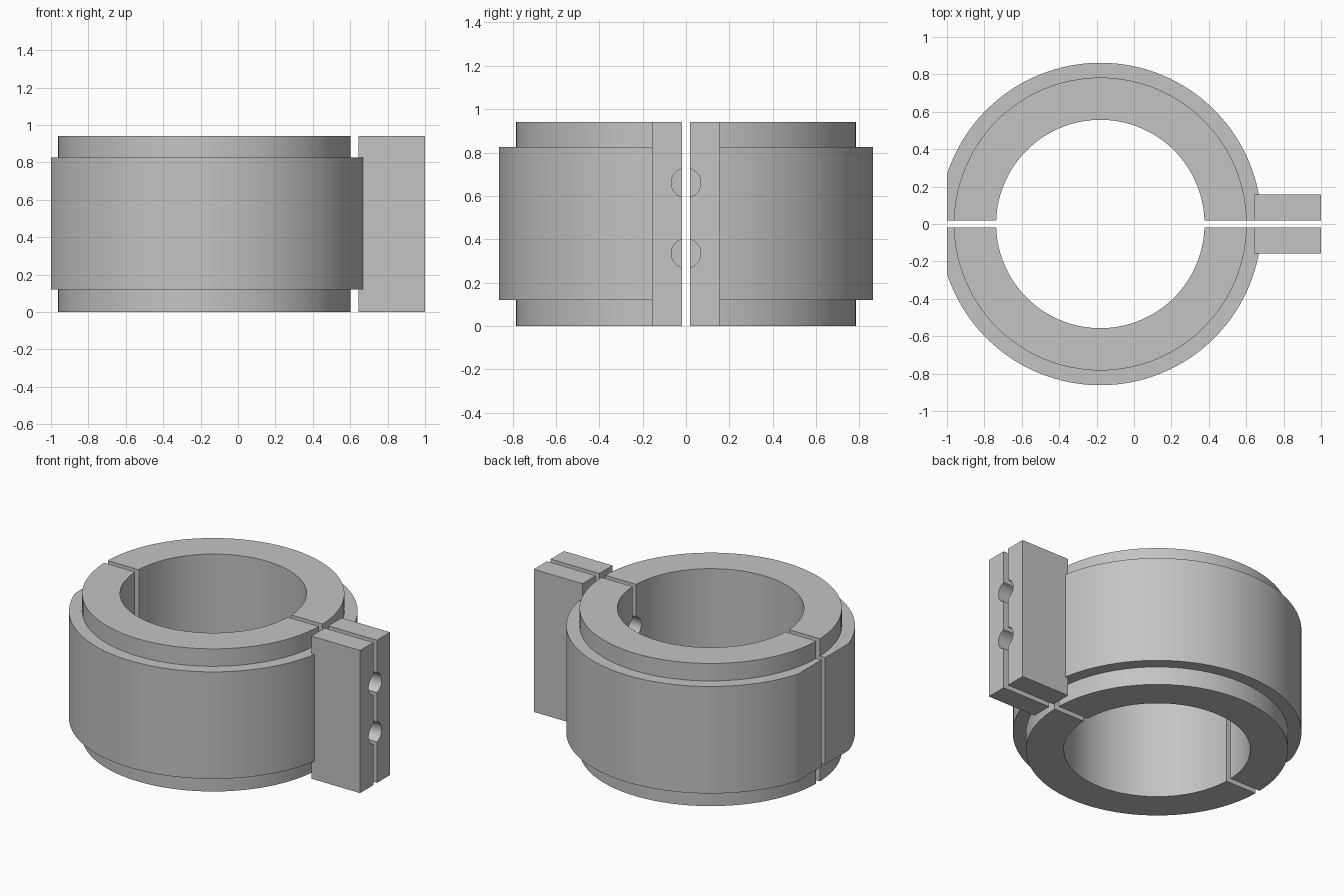
import bpy, bmesh, math
from mathutils import Matrix, Vector

if "Cube" in bpy.data.objects:
    bpy.data.objects.remove(bpy.data.objects["Cube"])

CX = -0.18          # axis of the bore
HEIGHT = 0.94
SEGMENTS = 128

grey = bpy.data.materials.new("steel grey")
grey.diffuse_color = (0.55, 0.55, 0.55, 1)
grey.use_nodes = True
grey.node_tree.nodes["Principled BSDF"].inputs["Base Color"].default_value = grey.diffuse_color


def make(name, bm):
    bmesh.ops.recalc_face_normals(bm, faces=bm.faces)
    mesh = bpy.data.meshes.new(name)
    bm.to_mesh(mesh)
    bm.free()
    mesh.materials.append(grey)
    ob = bpy.data.objects.new(name, mesh)
    bpy.context.collection.objects.link(ob)
    return ob


def box(name, lo, hi):
    bm = bmesh.new()
    lo, hi = Vector(lo), Vector(hi)
    mat = Matrix.Translation((lo + hi) / 2) @ Matrix.Diagonal((*(hi - lo), 1))
    bmesh.ops.create_cube(bm, size=1, matrix=mat)
    return make(name, bm)


def bolt_hole(name, z):
    bm = bmesh.new()
    mat = Matrix.Translation((0.7, 0, z)) @ Matrix.Rotation(math.pi / 2, 4, 'Y')
    bmesh.ops.create_cone(bm, cap_ends=True, segments=48, radius1=0.068,
                          radius2=0.068, depth=0.9, matrix=mat)
    return make(name, bm)


def lathe(name, section):
    bm = bmesh.new()
    rings = []
    for i in range(SEGMENTS):
        a = 2 * math.pi * i / SEGMENTS
        rings.append([bm.verts.new((CX + r * math.cos(a), r * math.sin(a), z))
                      for r, z in section])
    n = len(section)
    for i in range(SEGMENTS):
        p, q = rings[i], rings[(i + 1) % SEGMENTS]
        for j in range(n):
            k = (j + 1) % n
            bm.faces.new((p[j], q[j], q[k], p[k]))
    return make(name, bm)


# Stepped collar: inner sleeve with a wider band round the middle
collar = lathe("split_collar", [
    (0.557, 0), (0.783, 0), (0.783, 0.12), (0.862, 0.12),
    (0.862, 0.825), (0.783, 0.825), (0.783, HEIGHT), (0.557, HEIGHT)])

# Clamping lug, flat on the far side, slit between the halves, bolt holes
steps = [
    ('UNION', box("clamp_lug", (0.645, -0.157, 0), (1, 0.157, HEIGHT))),
    ('DIFFERENCE', box("flat_cutter", (-1.3, -1, -0.1), (-1, 1, 1.1))),
    ('DIFFERENCE', bolt_hole("lower_hole_cutter", 0.335)),
    ('DIFFERENCE', bolt_hole("upper_hole_cutter", 0.66)),
    ('DIFFERENCE', box("slit_cutter", (-1.2, -0.019, -0.1), (1.2, 0.019, 1.1))),
]
bpy.context.view_layer.objects.active = collar
for op, tool in steps:
    tool.hide_render = True
    mod = collar.modifiers.new(tool.name, 'BOOLEAN')
    mod.operation, mod.object, mod.solver = op, tool, 'EXACT'
    bpy.ops.object.modifier_apply(modifier=mod.name)
    bpy.data.objects.remove(tool)

collar.select_set(True)
bpy.ops.object.shade_smooth_by_angle(angle=math.radians(25))
